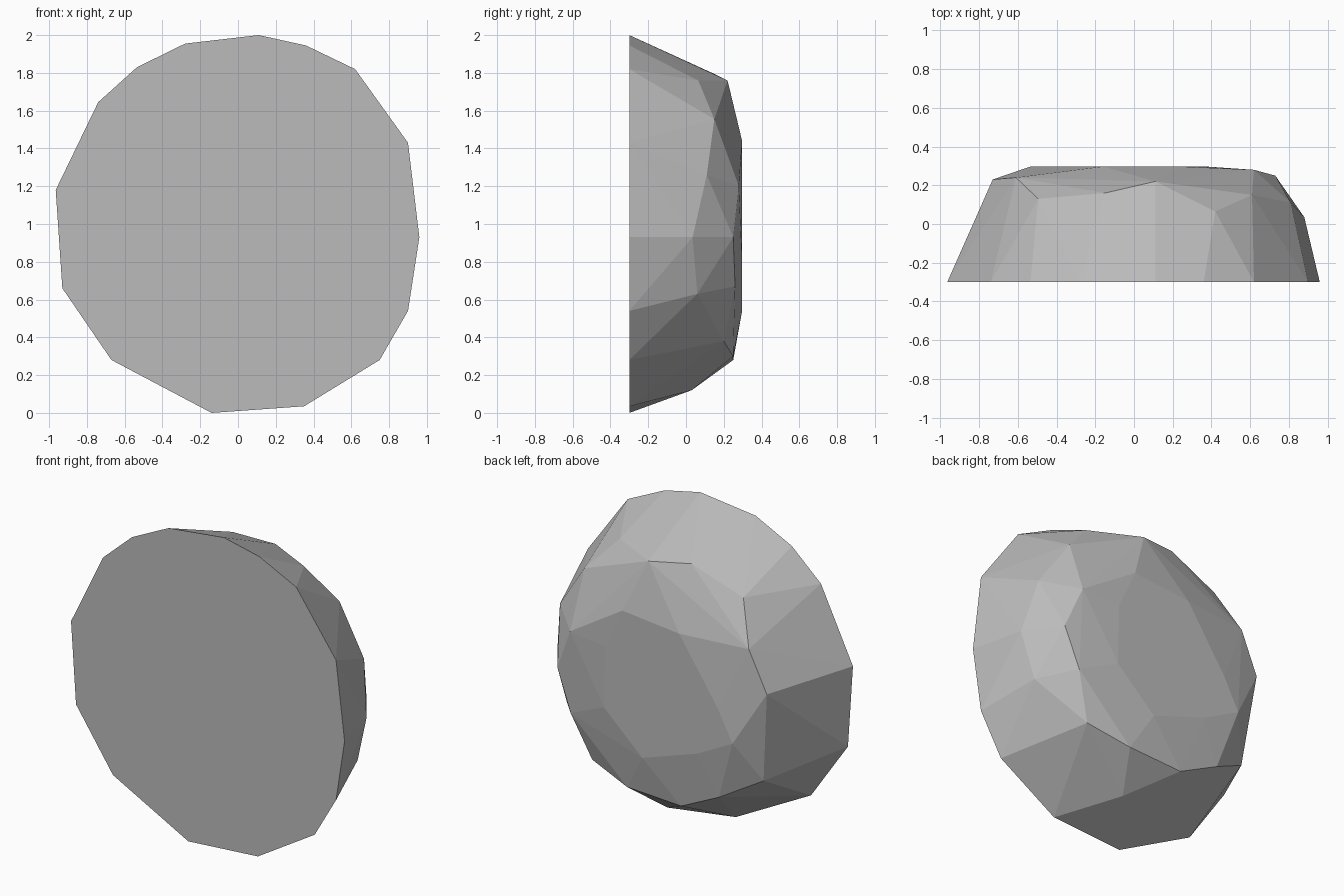
import bpy, bmesh

# Flat cut face: outline in x, z, lying at y = -0.30
CUT_Y = -0.30
outline = [(0.11, 2.0), (0.36, 1.945), (0.62, 1.82), (0.90, 1.43), (0.96, 0.93),
           (0.90, 0.54), (0.75, 0.28), (0.35, 0.035), (-0.14, 0.0), (-0.67, 0.28),
           (-0.93, 0.66), (-0.965, 1.18), (-0.74, 1.645), (-0.535, 1.83), (-0.28, 1.955)]

# Chipped shoulder corners around the side of the stone
shoulder = [(0.11, 0.22, 1.76), (-0.15, 0.16, 1.79), (-0.495, 0.13, 1.655),
            (-0.61, 0.24, 1.40), (-0.73, 0.23, 1.14), (-0.665, 0.17, 0.55),
            (-0.41, 0.255, 0.41), (-0.14, 0.25, 0.28), (0.11, 0.03, 0.12),
            (0.24, 0.25, 0.30), (0.52, 0.20, 0.38), (0.80, 0.06, 0.63),
            (0.63, 0.26, 0.67), (0.88, 0.035, 0.93), (0.73, 0.25, 0.93),
            (0.81, 0.11, 1.26), (0.61, 0.15, 1.555), (0.42, 0.065, 1.76),
            (0.62, 0.28, 1.20)]

# Corners of the nearly flat back, in x, z
BACK_Y = 0.297
back = [(0.24, 1.44), (-0.16, 1.40), (-0.43, 1.0), (-0.535, 0.80),
        (-0.285, 0.67), (0.10, 0.54), (0.37, 0.79), (0.36, 1.18)]

points = [(x, CUT_Y, z) for x, z in outline] + shoulder
points += [(x, BACK_Y, z) for x, z in back]

# Faceted half boulder wrapped around the corners
bm = bmesh.new()
for p in points:
    bm.verts.new(p)
hull = bmesh.ops.convex_hull(bm, input=bm.verts)
loose = [v for v in bm.verts if not v.link_faces]
bmesh.ops.delete(bm, geom=loose, context='VERTS')
bmesh.ops.recalc_face_normals(bm, faces=bm.faces)

mesh = bpy.data.meshes.new("half_boulder")
bm.to_mesh(mesh)
bm.free()

# Plain stone colour
stone = bpy.data.materials.new("stone_grey")
stone.diffuse_color = (0.50, 0.50, 0.50, 1.0)
mesh.materials.append(stone)

boulder = bpy.data.objects.new("half_boulder", mesh)
bpy.context.collection.objects.link(boulder)
